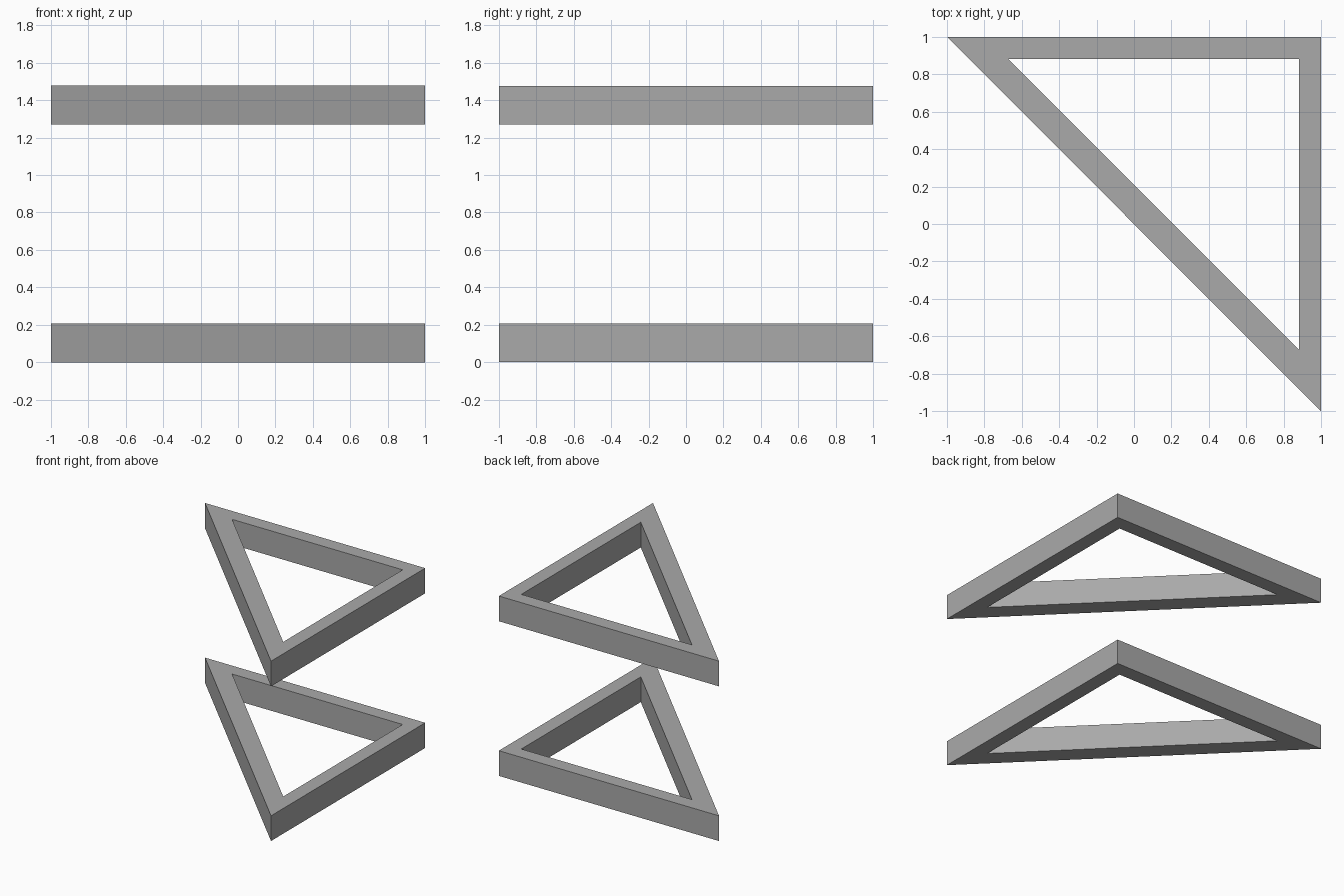
import bpy
import bmesh

cube = bpy.data.objects.get("Cube")
if cube:
    bpy.data.objects.remove(cube, do_unlink=True)

GREY = (0.4, 0.4, 0.4, 1.0)
grey = bpy.data.materials.new("plain grey")
grey.use_nodes = True
grey.diffuse_color = GREY
grey.node_tree.nodes["Principled BSDF"].inputs["Base Color"].default_value = GREY

HEIGHT = 0.207
OUTER = [(-1, 1), (1, -1), (1, 1)]
INNER = [(-0.67, 0.88), (0.88, -0.67), (0.88, 0.88)]


def triangle_frame(name, base):
    """Mitred right-angled triangular frame standing at height base."""
    bm = bmesh.new()
    rings = [[bm.verts.new((x, y, z)) for x, y in loop]
             for loop, z in ((OUTER, base), (OUTER, base + HEIGHT),
                             (INNER, base + HEIGHT), (INNER, base))]
    # Sweep around the section: outer wall, top, inner wall, underside
    for a, b in zip(rings, rings[1:] + rings[:1]):
        for i in range(3):
            j = (i + 1) % 3
            bm.faces.new((a[i], a[j], b[j], b[i]))
    bmesh.ops.recalc_face_normals(bm, faces=bm.faces)
    mesh = bpy.data.meshes.new(name)
    bm.to_mesh(mesh)
    bm.free()
    mesh.materials.append(grey)
    bpy.context.collection.objects.link(bpy.data.objects.new(name, mesh))


triangle_frame("lower_frame", 0.0)
triangle_frame("upper_frame", 1.27)
